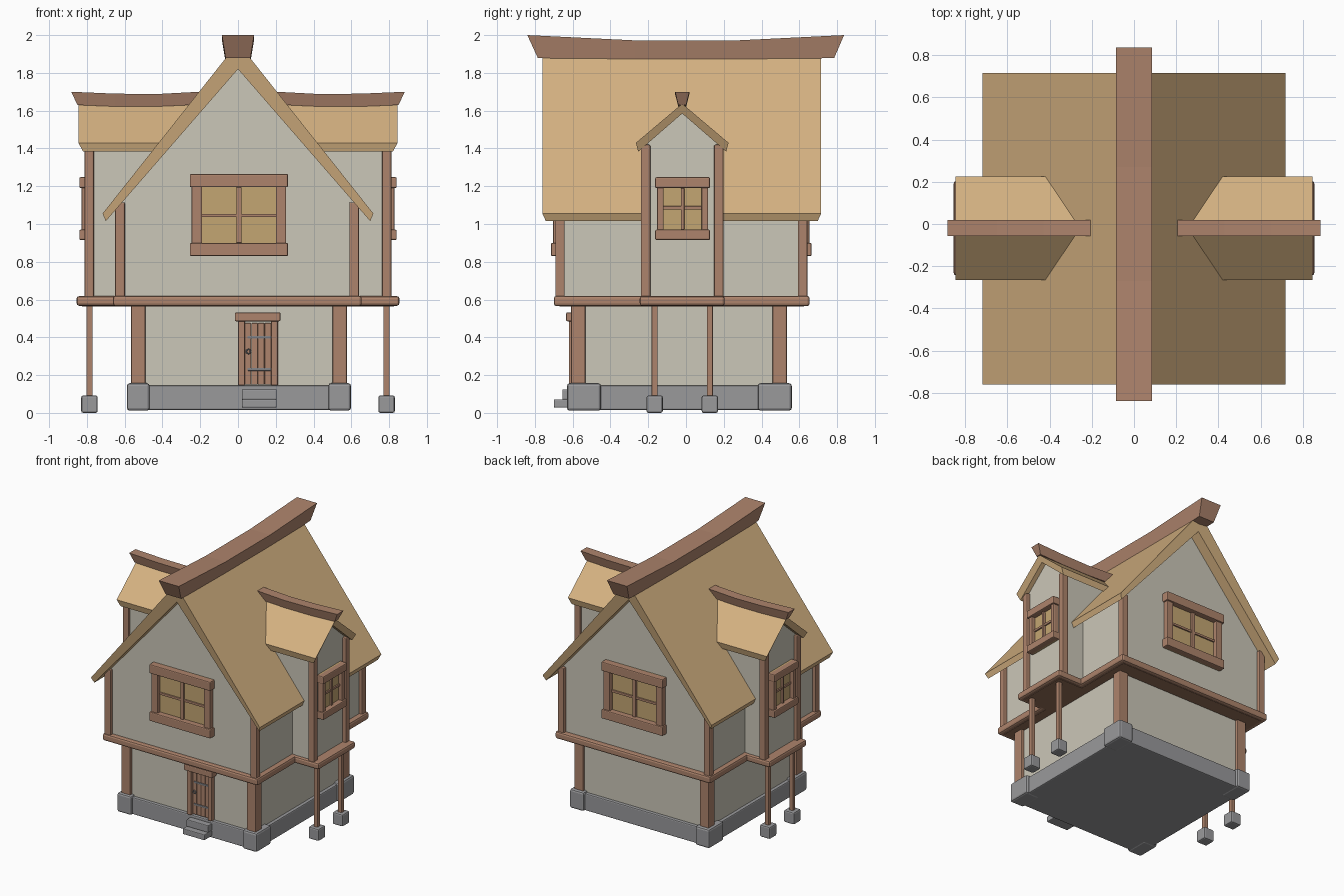
import bpy, bmesh, math
from mathutils import Matrix

if "Cube" in bpy.data.objects:
    bpy.data.objects.remove(bpy.data.objects["Cube"])


def material(name, rgb):
    m = bpy.data.materials.new(name)
    m.diffuse_color = (*rgb, 1)
    m.use_nodes = True
    m.node_tree.nodes["Principled BSDF"].inputs["Base Color"].default_value = m.diffuse_color
    return m


WOOD = material("wood", (0.42, 0.23, 0.15))
DARK = material("dark_wood", (0.30, 0.16, 0.10))
PLASTER = material("plaster", (0.60, 0.57, 0.48))
THATCH = material("thatch", (0.66, 0.44, 0.22))
GLASS = material("window_pane", (0.55, 0.38, 0.17))
STONE = material("stone", (0.32, 0.32, 0.33))
IRON = material("iron", (0.22, 0.22, 0.23))
I = Matrix.Identity(4)


def finish(name, bm, mat, M=I, bevel=0, seg=2):
    bmesh.ops.recalc_face_normals(bm, faces=bm.faces)
    me = bpy.data.meshes.new(name)
    bm.to_mesh(me)
    bm.free()
    me.materials.append(mat)
    ob = bpy.data.objects.new(name, me)
    ob.matrix_world = M
    bpy.context.collection.objects.link(ob)
    if bevel:
        mod = ob.modifiers.new("bevel", 'BEVEL')
        mod.width, mod.segments = bevel, seg
    return ob


def box(name, x, y, z, mat, bevel=0.007, M=I):
    """Box from (min, max) pairs."""
    bm = bmesh.new()
    bmesh.ops.create_cube(bm, size=1)
    for v in bm.verts:
        v.co = [(a + b) / 2 + c * (b - a) for (a, b), c in zip((x, y, z), v.co)]
    return finish(name, bm, mat, M, bevel)


def loft(name, sections, mat, M=I):
    """Skin matching closed cross-sections and cap the ends."""
    bm = bmesh.new()
    rings = [[bm.verts.new(p) for p in s] for s in sections]
    n = len(rings[0])
    for a, b in zip(rings, rings[1:]):
        for i in range(n):
            j = (i + 1) % n
            bm.faces.new((a[i], a[j], b[j], b[i]))
    bm.faces.new(rings[0])
    bm.faces.new(rings[-1])
    return finish(name, bm, mat, M)


def gable_wall(name, half, y0, y1, base, shoulder, peak, M=I):
    prof = [(-half, base), (half, base), (half, shoulder), (0, peak), (-half, shoulder)]
    return loft(name, [[(x, y, z) for x, z in prof] for y in (y0, y1)], PLASTER, M)


def roof(name, outer, inner, y0, y1, inset, M=I):
    """Gabled slab; outer/inner = (half width, eave z, peak z)."""
    def sec(y, d):
        (a, e, p), (b, f, q) = outer, inner
        return [(-a, y, e), (0, y, p), (a, y, e), (b, y + d, f), (0, y + d, q), (-b, y + d, f)]
    return loft(name, [sec(y0, inset), sec(y1, -inset)], THATCH, M)


def ridge(name, rows, top, bottom, M=I):
    """Sagging ridge beam; rows = (y top, y bottom, z top, z bottom)."""
    return loft(name, [[(-top, yt, zt), (top, yt, zt), (bottom, yb, zb), (-bottom, yb, zb)]
                       for yt, yb, zt, zb in rows], WOOD, M)


def window(name, M, w, jamb, sill, head, bar_z):
    """Window facing -y with its wall plane at y = 0."""
    (s0, s1), (h0, h1) = sill, head
    box(name + "_pane", (-w + .02, w - .02), (-.008, .02), (s0, h1), GLASS, 0, M)
    box(name + "_header", (-w, w), (-.05, .01), head, WOOD, .007, M)
    box(name + "_sill", (-w, w), (-.05, .01), sill, WOOD, .007, M)
    for s, side in ((-1, "left"), (1, "right")):
        xs = sorted((s * (w - .01), s * (w - .01 - jamb)))
        box(f"{name}_{side}_jamb", xs, (-.038, .01), (s1 - .01, h0 + .01), WOOD, .006, M)
    box(name + "_mullion", (-jamb / 4, jamb / 4), (-.024, 0), (s1, h0), WOOD, .003, M)
    box(name + "_bar", (-w + jamb, w - jamb), (-.018, 0), (bar_z - .009, bar_z + .009), WOOD, .003, M)


def turned(x, y, angle):
    return Matrix.Translation((x, y, 0)) @ Matrix.Rotation(math.radians(angle), 4, 'Z')


# Stone base with corner blocks, lower walls and lower posts
box("stone_base", (-.565, .575), (-.61, .54), (.015, .145), STONE, .008)
box("lower_wall", (-.54, .55), (-.585, .515), (.13, .58), PLASTER, 0)
for sx in (-1, 1):
    for sy in (-1, 1):
        cx, cy = .005 + sx * .533, -.035 + sy * .505
        box("corner_stone", (cx - .06, cx + .06), (cy - .09, cy + .09), (.012, .157), STONE, .014)
        cy = -.037 + sy * .534
        box("lower_post", (cx - .038, cx + .038), (cy - .038, cy + .038), (.15, .58), WOOD)

# Steps and door
box("lower_step", (.02, .205), (-.70, -.60), (.028, .072), STONE, .006)
box("upper_step", (.02, .205), (-.655, -.60), (.07, .125), STONE, .006)
box("door_header", (-.017, .225), (-.635, -.57), (.485, .532), WOOD)
for x in (0, .175):
    box("door_jamb", (x, x + .036), (-.62, -.57), (.145, .49), WOOD, .005)
for i in range(4):
    x = .036 + i * .035
    box("door_plank", (x, x + .034), (-.60, -.57), (.15, .475), WOOD, .004)
for z in (.23, .40):
    box("door_hinge", (.05, .175), (-.606, -.595), (z - .007, z + .007), IRON, .002)
bpy.ops.mesh.primitive_torus_add(location=(.055, -.606, .325), rotation=(math.pi / 2, 0, 0),
                                 major_radius=.011, minor_radius=.004,
                                 major_segments=16, minor_segments=8)
bpy.context.object.name = "door_ring"
bpy.context.object.data.materials.append(IRON)
bpy.ops.object.shade_smooth_by_angle()

# Overhanging floor, upper storey walls and corner posts
box("floor_beam", (-.662, .655), (-.70, .655), (.565, .62), WOOD, .014)
box("floor_underside", (-.63, .62), (-.67, .625), (.563, .59), DARK, 0)
gable_wall("upper_wall", .62, -.64, .64, .60, 1.12, 1.86, turned(-.005, -.025, 0))
for sx in (-1, 1):
    for sy in (-1, 1):
        cx, cy = -.005 + sx * .62, -.025 + sy * .642
        box("upper_post", (cx - .026, cx + .026), (cy - .025, cy + .025), (.61, 1.115), WOOD)

# Main roof and sagging ridge beam
roof("main_roof", (.717, 1.055, 1.96), (.70, 1.015, 1.82), -.76, .715, .018)
ridge("main_ridge", [(-.84, -.785, 2, 1.88), (-.27, -.27, 1.972, 1.86),
                     (.27, .27, 1.972, 1.86), (.837, .785, 2, 1.88)], .085, .066)

# Front and back windows
for name, M in (("front_window", turned(.005, -.665, 0)), ("back_window", turned(-.005, .615, 180))):
    window(name, M, .26, .055, (.83, .90), (1.195, 1.265), 1.045)

# Side bays on stilts, each built facing -y and turned outward
for name, angle in (("right_bay", 90), ("left_bay", -90)):
    M = turned(0, -.02, angle)
    box(name + "_floor", (-.225, .225), (-.855, -.60), (.567, .618), WOOD, .014, M)
    box(name + "_underside", (-.195, .195), (-.825, -.60), (.563, .59), DARK, 0, M)
    gable_wall(name + "_wall", .20, -.785, -.35, .60, 1.42, 1.60, M)
    for s in (-1, 1):
        cx = s * .194
        box(name + "_post", (cx - .025, cx + .025), (-.812, -.762), (.61, 1.42), WOOD, .007, M)
        cx = s * .146
        box(name + "_stilt", (cx - .016, cx + .016), (-.802, -.770), (.08, .58), WOOD, .004, M)
        box(name + "_foot", (cx - .043, cx + .043), (-.830, -.743), (0, .092), STONE, .01, M)
    roof(name + "_roof", (.245, 1.43, 1.637), (.233, 1.383, 1.585), -.845, -.24, .025, M)
    ridge(name + "_ridge", [(-.883, -.85, 1.70, 1.63), (-.65, -.65, 1.69, 1.622),
                            (-.43, -.43, 1.688, 1.622), (-.205, -.25, 1.70, 1.63)], .038, .021, M)
    window(name + "_window", M @ Matrix.Translation((0.002, -.79, 0)), .145, .035,
           (.915, .97), (1.19, 1.248), 1.085)
